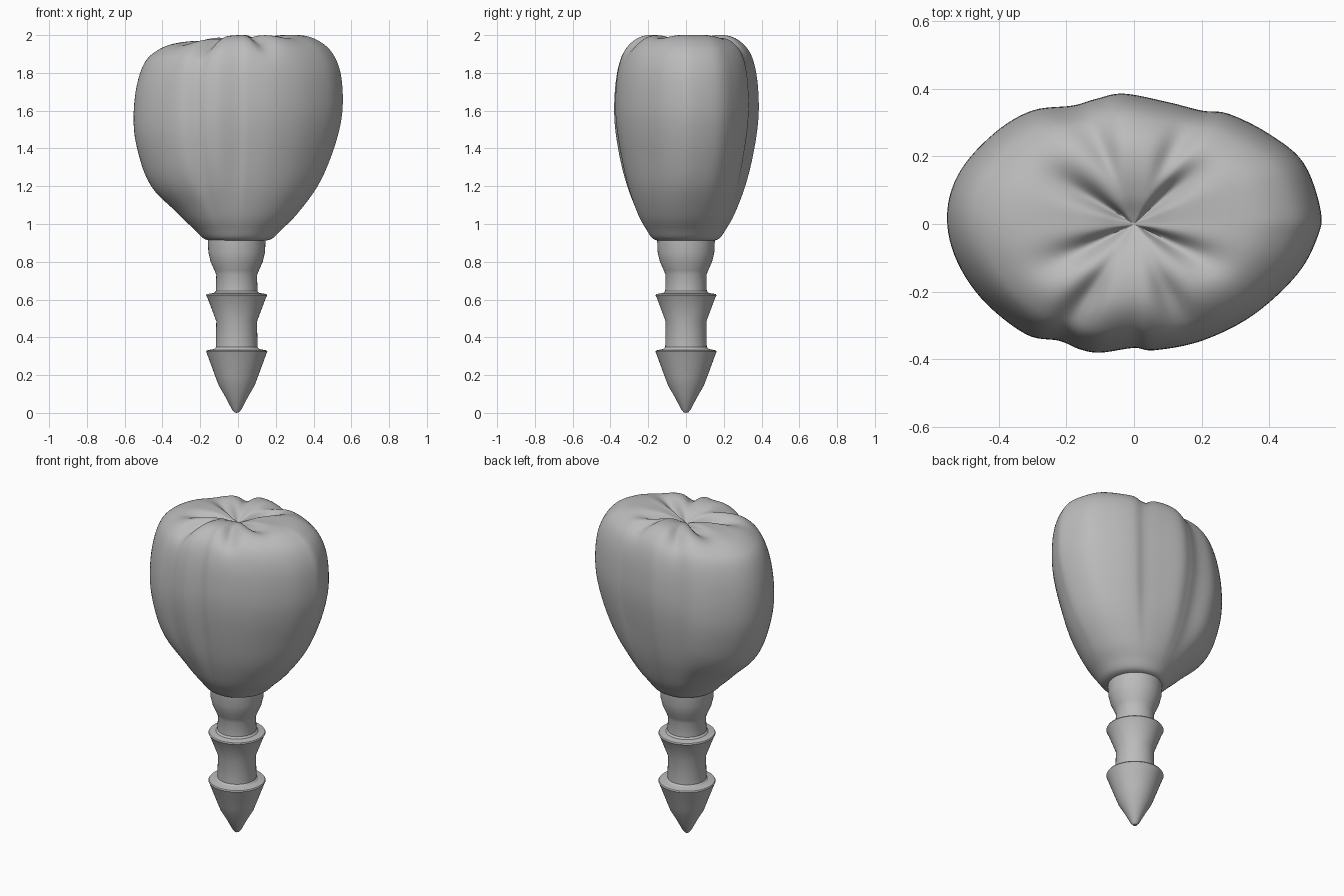
import bpy, bmesh, math
from mathutils import Vector

cube = bpy.data.objects.get("Cube")
if cube:
    bpy.data.objects.remove(cube, do_unlink=True)

grey = bpy.data.materials.new("plain grey")
grey.use_nodes = True
color = (0.5, 0.5, 0.5, 1)
grey.diffuse_color = color
grey.node_tree.nodes["Principled BSDF"].inputs["Base Color"].default_value = color


def smooth_path(points, steps, closed=False):
    """Spline passing through all the points."""
    pts = [Vector(p) for p in points]
    n = len(pts)
    pick = (lambda i: pts[i % n]) if closed else (lambda i: pts[max(0, min(n - 1, i))])
    out = []
    for i in range(n if closed else n - 1):
        a, b, c, d = (pick(i + k) for k in (-1, 0, 1, 2))
        for s in range(steps):
            t = s / steps
            out.append(b + (c - a) * t / 2 + (a - b * 2.5 + c * 2 - d / 2) * t ** 2
                       + ((b - c) * 3 + d - a) * t ** 3 / 2)
    return out if closed else out + [pts[-1]]


def skin(name, start, rings, end, angle):
    """Closed surface through rings, capped by a pole at each end."""
    bm = bmesh.new()
    loops = [[bm.verts.new(p) for p in ring] for ring in rings]
    poles = bm.verts.new(start), bm.verts.new(end)
    n = len(loops[0])
    for i in range(n):
        j = (i + 1) % n
        bm.faces.new((poles[0], loops[0][j], loops[0][i]))
        bm.faces.new((poles[1], loops[-1][i], loops[-1][j]))
        for low, high in zip(loops, loops[1:]):
            bm.faces.new((low[i], low[j], high[j], high[i]))
    bmesh.ops.recalc_face_normals(bm, faces=bm.faces)
    mesh = bpy.data.meshes.new(name)
    bm.to_mesh(mesh)
    bm.free()
    mesh.materials.append(grey)
    obj = bpy.data.objects.new(name, mesh)
    bpy.context.collection.objects.link(obj)
    bpy.ops.object.select_all(action="DESELECT")
    obj.select_set(True)
    bpy.context.view_layer.objects.active = obj
    bpy.ops.object.shade_smooth_by_angle(angle=math.radians(angle))


# Crown: lobed outline seen from above
HALF_X, HALF_Y = 0.55, 0.38
outline = smooth_path([
    (.55, .04), (.5, .18), (.4, .265), (.28, .325), (.2, .335), (.1, .36), (-.03, .385),
    (-.11, .37), (-.18, .35), (-.3, .335), (-.41, .27), (-.51, .16), (-.55, .04),
    (-.53, -.09), (-.45, -.22), (-.32, -.325), (-.22, -.345), (-.16, -.37), (-.1, -.38),
    (0, -.366), (.06, -.373), (.2, -.345), (.35, -.27), (.48, -.15), (.54, -.04)], 6, True)

# Crown: half width, half depth and height from the neck to the chewing surface
levels = smooth_path([
    (.13, .13, .91), (.18, .175, .922), (.23, .21, .97), (.31, .255, 1.05), (.42, .31, 1.2),
    (.495, .35, 1.37), (.54, .375, 1.53), (.552, .38, 1.66), (.54, .368, 1.8),
    (.5, .34, 1.9), (.44, .295, 1.96), (.36, .235, 1.995), (.25, .16, 2.0),
    (.13, .085, 1.98), (.05, .033, 1.95), (.01, .007, 1.935)], 5)

# Fissures: angle, depth, angular width, centre and reach along the radius
fissures = [(42, .05, 11, .3, .3), (148, .045, 11, .3, .3), (206, .045, 11, .3, .3),
            (333, .05, 11, .3, .3), (62, .03, 9, .68, .25), (113, .03, 9, .68, .25),
            (237, .045, 9, .68, .25), (296, .04, 9, .68, .25)]


def ease(t):
    t = max(0, min(1, t))
    return t * t * (3 - 2 * t)


def crown_point(level, o):
    rx, ry, z = level
    theta = math.atan2(o.y / HALF_Y, o.x / HALF_X)
    lobes = ease((z - .9) / .5)
    x = rx * (math.cos(theta) * (1 - lobes) + o.x / HALF_X * lobes)
    y = ry * (math.sin(theta) * (1 - lobes) + o.y / HALF_Y * lobes)
    upper = ease((z - 1.75) / .2)
    s = rx / HALF_X
    true_angle = math.degrees(math.atan2(y, x))
    for angle, depth, width, centre, reach in fissures:
        off = (true_angle - angle + 180) % 360 - 180
        dip = math.exp(-(off / width) ** 2 - ((s - centre) / reach) ** 2)
        z -= depth * dip * upper * ease(s / .12)
    # The right side sits a little lower
    z -= .1 * ease((.05 - x) / .5) * ease((z - 1.0) / .4) * (1 - .5 * upper)
    return x, y, z


skin("crown", (0, 0, .91), [[crown_point(l, o) for o in outline] for l in levels],
     (0, 0, 1.93), 60)

# Barbed post: radius and height
CENTRE = -.007
SIDES = 64
post = [(.012, .003), (.025, .018), (.06, .085), (.095, .145), (.112, .19), (.158, .315),
        (.162, .324), (.158, .331), (.12, .338), (.11, .348), (.108, .485), (.155, .61),
        (.162, .622), (.158, .629), (.12, .635), (.11, .645), (.108, .73), (.118, .755),
        (.138, .8), (.15, .85), (.153, .92)]
skin("barbed_post", (CENTRE, 0, 0),
     [[(CENTRE + r * math.cos(a), r * math.sin(a), z)
       for a in (math.tau * i / SIDES for i in range(SIDES))] for r, z in post],
     (CENTRE, 0, .92), 32)
